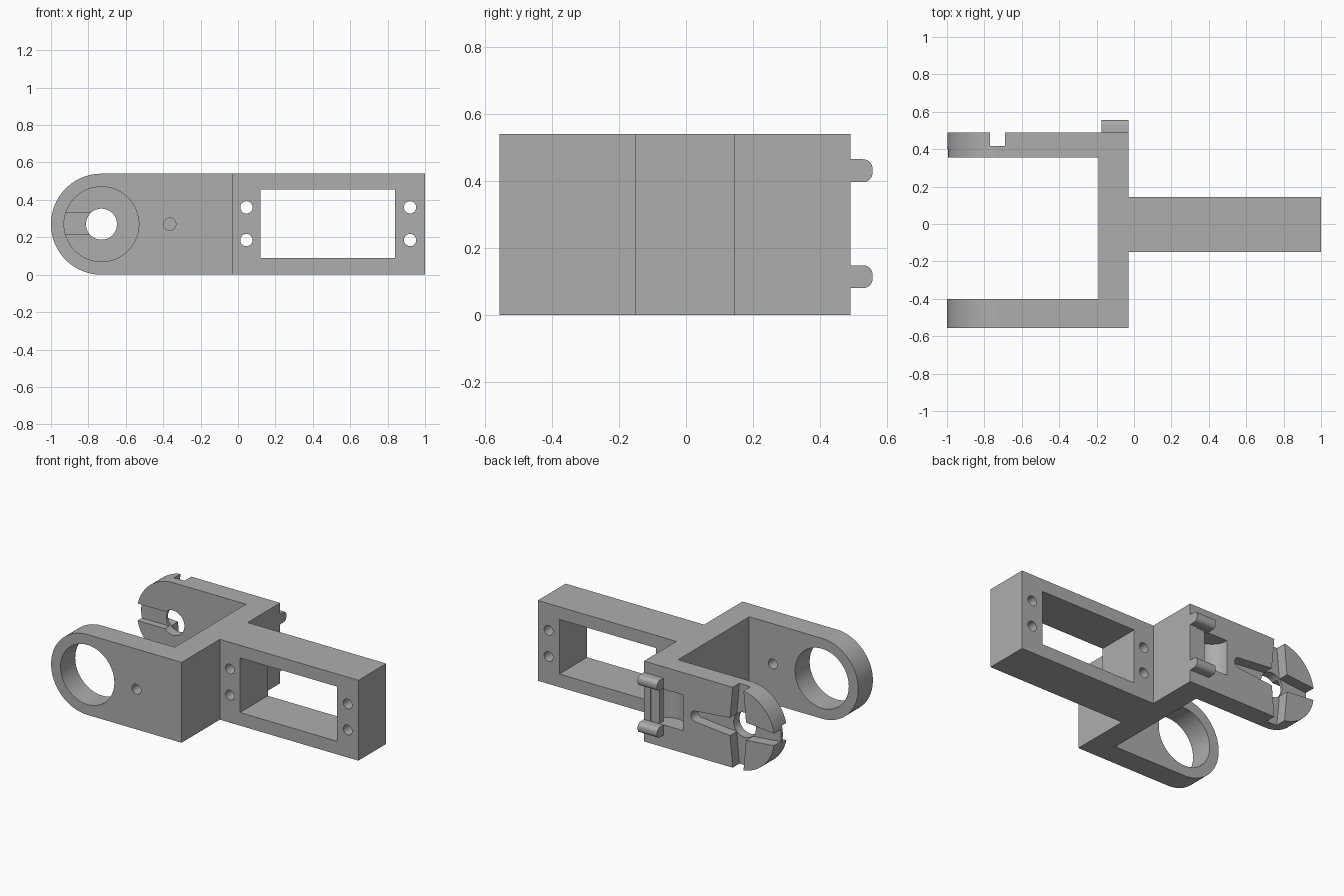
import bpy, bmesh
from math import sin, cos, pi, radians
from mathutils import Vector

cube = bpy.data.objects.get("Cube")
if cube:
    bpy.data.objects.remove(cube, do_unlink=True)

grey = bpy.data.materials.new("plain_grey")
grey.use_nodes = True
grey.diffuse_color = (0.42, 0.42, 0.42, 1)
grey.node_tree.nodes["Principled BSDF"].inputs["Base Color"].default_value = grey.diffuse_color

MID = 0.27        # mid height, also the pivot height
PIVOT = -0.73     # pivot x
HEIGHT = 2 * MID


def arc(cx, cy, r, a, b, n):
    return [(cx + r * cos(radians(a + (b - a) * i / n)),
             cy + r * sin(radians(a + (b - a) * i / n))) for i in range(n + 1)]


def circle(cx, cy, r, n=48):
    return arc(cx, cy, r, 0, 360, n)[:-1]


def prism(name, pts, axis, lo, hi):
    """Extrude a closed 2D profile along the axis from lo to hi."""
    place = {"x": lambda u, v, w: (w, u, v),
             "y": lambda u, v, w: (u, w, v),
             "z": lambda u, v, w: (u, v, w)}[axis]
    bm = bmesh.new()
    face = bm.faces.new([bm.verts.new(place(u, v, lo)) for u, v in pts])
    out = bmesh.ops.extrude_face_region(bm, geom=[face])
    moved = [g for g in out["geom"] if isinstance(g, bmesh.types.BMVert)]
    bmesh.ops.translate(bm, verts=moved, vec=Vector(place(0, 0, hi - lo)))
    bmesh.ops.recalc_face_normals(bm, faces=bm.faces)
    mesh = bpy.data.meshes.new(name)
    bm.to_mesh(mesh)
    bm.free()
    mesh.materials.append(grey)
    obj = bpy.data.objects.new(name, mesh)
    bpy.context.collection.objects.link(obj)
    return obj


def rect(u0, u1, v0, v1):
    return [(u0, v0), (u1, v0), (u1, v1), (u0, v1)]


def cut(target, pts, axis, lo, hi):
    """Subtract a prism and bake the result."""
    tool = prism("cutter", pts, axis, lo, hi)
    tool.hide_render = True
    mod = target.modifiers.new("cut", "BOOLEAN")
    mod.operation, mod.solver, mod.object = "DIFFERENCE", "EXACT", tool
    deps = bpy.context.evaluated_depsgraph_get()
    mesh = bpy.data.meshes.new_from_object(target.evaluated_get(deps))
    target.modifiers.clear()
    target.data = mesh
    bpy.data.objects.remove(tool, do_unlink=True)


def smooth(obj):
    bpy.ops.object.select_all(action="DESELECT")
    obj.select_set(True)
    bpy.context.view_layer.objects.active = obj
    bpy.ops.object.shade_smooth_by_angle(angle=radians(30))


# Fork with a stem, outlined from above
FRONT, BACK = -0.556, 0.49
outline = [(-1, FRONT), (-0.03, FRONT), (-0.03, -0.15), (1, -0.15), (1, 0.145),
           (-0.03, 0.145), (-0.03, BACK), (-1, BACK), (-1, 0.355),
           (-0.19, 0.355), (-0.19, -0.4), (-1, -0.4)]
bracket = prism("bracket", outline, "z", 0, HEIGHT)

# Rounded arm ends
waste = arc(PIVOT, MID, MID, 90, 270, 48) + [(PIVOT, -0.3), (-1.3, -0.3), (-1.3, 0.9), (PIVOT, 0.9)]
cut(bracket, waste, "y", -1, 1)

# Stem window and its screw holes
cut(bracket, rect(0.12, 0.84, 0.088, 0.455), "y", -0.3, 0.3)
for x in (0.045, 0.92):
    for z in (0.185, 0.36):
        cut(bracket, circle(x, z, 0.033, 24), "y", -0.3, 0.3)

# Front arm: bearing hole and small pin hole
cut(bracket, circle(PIVOT, MID, 0.2, 64), "y", -0.7, -0.3)
cut(bracket, circle(-0.365, MID, 0.033, 24), "y", -0.7, -0.3)

# Back arm: shaft hole and inner entry slot
cut(bracket, circle(PIVOT, MID, 0.083), "y", 0.3, 0.6)
cut(bracket, rect(-1.1, PIVOT, 0.215, 0.33), "y", 0.3, 0.4)

# Back arm: cross-shaped outer recess with tapered arms
arm = [(0, -0.065)] + arc(0.315, 0, 0.036, -90, 90, 12) + [(0, 0.065)]
for k in range(4):
    c, s = cos(k * pi / 2), sin(k * pi / 2)
    pts = [(PIVOT + u * c - v * s, MID + u * s + v * c) for u, v in arm]
    cut(bracket, pts, "y", 0.418, 0.6)

# Back arm: curved cable trough
cut(bracket, circle(-0.2, BACK, 0.12), "z", 0.15, 0.39)
smooth(bracket)

# Cable bar across the trough
bar = prism("cable_bar", rect(-0.145, -0.07, 0.445, BACK - 0.002), "z", 0.14, 0.4)

# Rounded cable pegs
for name, z in (("lower_peg", 0.114), ("upper_peg", 0.43)):
    r, half, tip = 0.028, 0.034, 0.556
    pts = ([(BACK, z - half)] + arc(tip - r, z - half + r, r, -90, 0, 8)
           + arc(tip - r, z + half - r, r, 0, 90, 8) + [(BACK, z + half)])
    smooth(prism(name, pts, "x", -0.175, -0.03))
